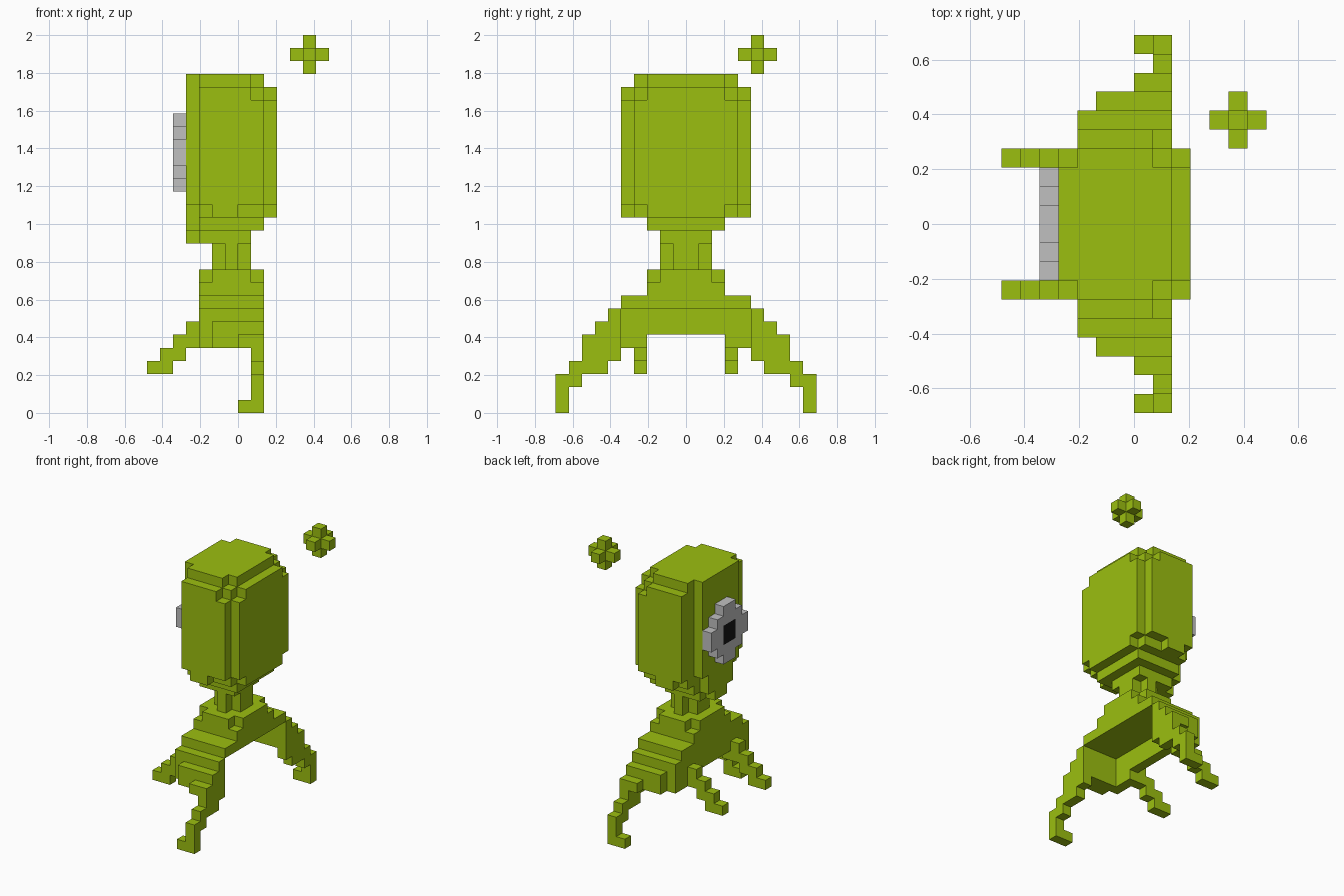
import bpy, bmesh, math
from mathutils import Vector

if "Cube" in bpy.data.objects:
    bpy.data.objects.remove(bpy.data.objects["Cube"])

U = 2 / 29  # size of one block


def make_material(name, rgb):
    mat = bpy.data.materials.new(name)
    mat.use_nodes = True
    color = (*rgb, 1)
    mat.diffuse_color = color
    mat.node_tree.nodes["Principled BSDF"].inputs["Base Color"].default_value = color
    return mat


GREEN = make_material("lime green", (0.33, 0.52, 0.005))
GREY = make_material("light grey", (0.53, 0.53, 0.53))
BLACK = make_material("black", (0.008, 0.008, 0.008))


def cells(boxes):
    """Blocks filled by boxes given as (x range, y range, z range)."""
    return {(x, y, z) for bx, by, bz in boxes
            for x in range(*bx) for y in range(*by) for z in range(*bz)}


def build(name, mat, boxes, cut=()):
    """Skin the filled blocks and merge the coplanar faces."""
    filled = cells(boxes) - cells(cut)
    bm = bmesh.new()
    verts = {}

    def vert(p):
        key = tuple(round(c) for c in p)
        if key not in verts:
            verts[key] = bm.verts.new(Vector(key) * U)
        return verts[key]

    for cell in filled:
        for axis in range(3):
            for side in (0, 1):
                near = list(cell)
                near[axis] += 2 * side - 1
                if tuple(near) in filled:
                    continue
                a, b = (axis + 1) % 3, (axis + 2) % 3
                ring = []
                for da, db in ((0, 0), (1, 0), (1, 1), (0, 1)):
                    p = list(cell)
                    p[axis] += side
                    p[a] += da
                    p[b] += db
                    ring.append(vert(p))
                bm.faces.new(ring if side else ring[::-1])
    bmesh.ops.dissolve_limit(bm, angle_limit=math.radians(1),
                             verts=bm.verts[:], edges=bm.edges[:])
    mesh = bpy.data.meshes.new(name)
    bm.to_mesh(mesh)
    bm.free()
    mesh.materials.append(mat)
    obj = bpy.data.objects.new(name, mesh)
    bpy.context.collection.objects.link(obj)
    return obj


def wide(x, half, z):
    """Box centred on y = 0."""
    return (x, (-half, half), z)


def mirrored(boxes):
    return [(x, (-y[1], -y[0]), z) for x, y, z in boxes]


# Head: a core with a stepped panel on every side
build("head", GREEN, [
    wide((-3, 2), 4, (15, 25)),
    wide((-3, 2), 5, (16, 24)),
    wide((-3, 1), 5, (24, 25)),
    wide((-2, 0), 5, (15, 16)),
    wide((2, 3), 4, (16, 24)),
    wide((2, 3), 3, (15, 25)),
    wide((-4, -3), 3, (16, 26)),
    wide((-3, 1), 4, (25, 26)),
    wide((1, 2), 3, (25, 26)),
    wide((-4, -3), 2, (14, 16)),
    wide((-3, 2), 3, (14, 15)),
    wide((-3, 1), 2, (13, 14)),
    wide((-4, -3), 1, (13, 14)),
])

# Round eye on the side of the head
pupil = [wide((-5, -4), 1, (19, 21))]
build("eye", GREY, [
    wide((-5, -4), 1, (17, 23)),
    wide((-5, -4), 2, (18, 22)),
    wide((-5, -4), 3, (19, 21)),
], pupil)
build("pupil", BLACK, pupil)

# Neck with notched corners
build("neck", GREEN, [
    wide((-1, 0), 2, (11, 13)),
    wide((-2, 1), 1, (11, 13)),
])

# Body with an open underside and a wall behind
wall_ends = [((-3, -2), (3, 5), (5, 6))]
build("body", GREEN, [
    wide((-2, 1), 3, (10, 11)),
    wide((-3, 2), 2, (10, 11)),
    wide((-3, 2), 3, (9, 10)),
    wide((-3, 2), 5, (8, 9)),
    wide((-3, -2), 5, (6, 8)),
] + wall_ends + mirrored(wall_ends))

# Large stepped legs at the two ends
big_leg = [
    ((-3, 2), (5, 6), (5, 8)),
    ((1, 2), (5, 6), (4, 5)),
    ((-2, 2), (6, 7), (5, 7)),
    ((0, 2), (7, 8), (5, 6)),
    ((1, 2), (6, 8), (3, 5)),
    ((1, 2), (8, 9), (2, 4)),
    ((1, 2), (9, 10), (0, 3)),
    ((0, 1), (9, 10), (0, 1)),
]
# Small stair-shaped legs reaching out below the eye
small_leg = [((-7 + i, -5 + i), (3, 4), (3 + i, 4 + i)) for i in range(3)]
small_leg.append(((-4, -3), (3, 4), (6, 7)))

for label, leg in (("big_leg", big_leg), ("small_leg", small_leg)):
    build(label + "_back", GREEN, leg)
    build(label + "_front", GREEN, mirrored(leg))

# Floating cross-shaped piece
build("floating_cross", GREEN, [
    ((4, 7), (5, 6), (27, 28)),
    ((5, 6), (4, 7), (27, 28)),
    ((5, 6), (5, 6), (26, 29)),
])
